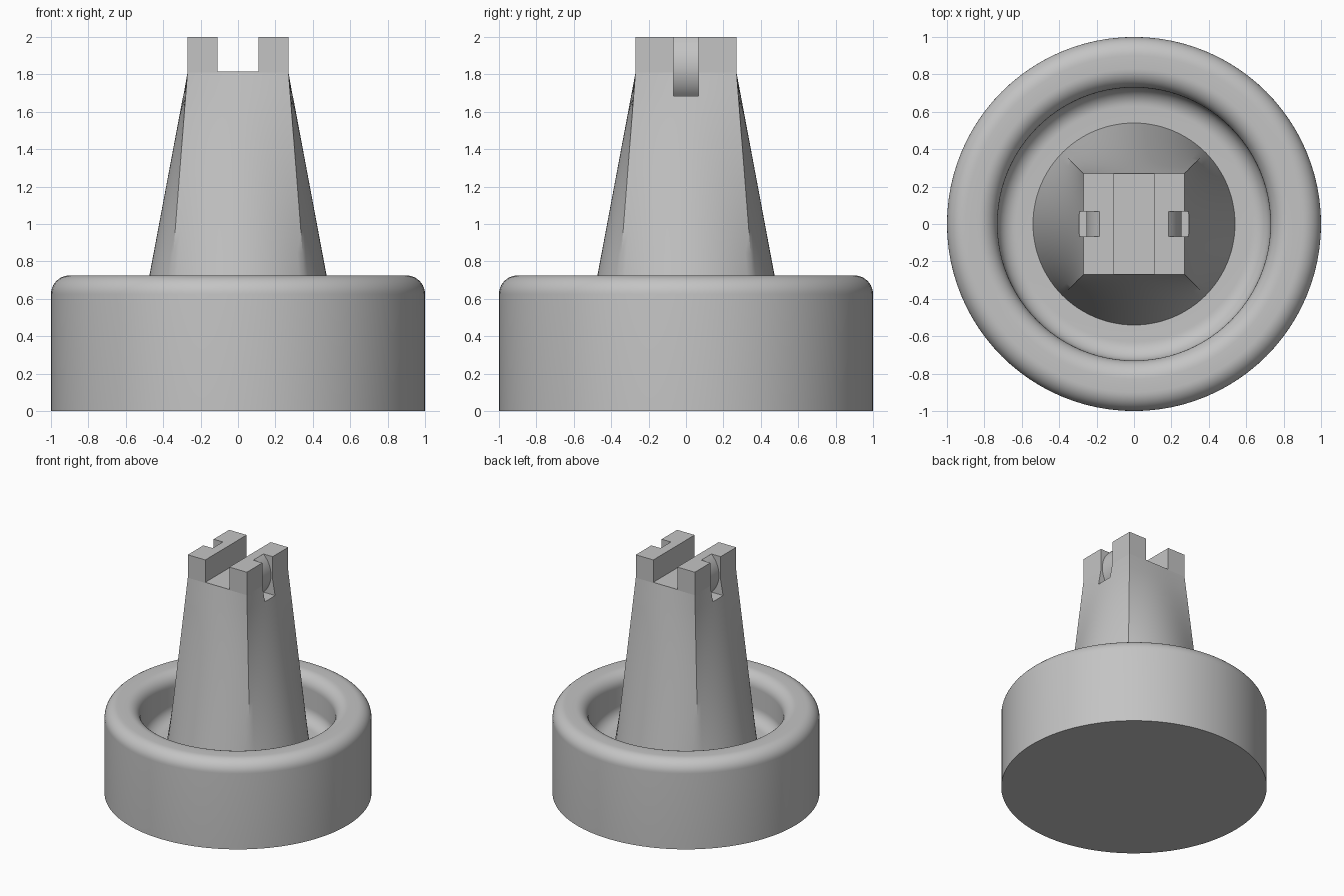
import bpy, bmesh
from math import sin, cos, pi, radians

if "Cube" in bpy.data.objects:
    bpy.data.objects.remove(bpy.data.objects["Cube"], do_unlink=True)

GREY = bpy.data.materials.new("plain_grey")
GREY.use_nodes = True
colour = (0.55, 0.55, 0.55, 1)
GREY.diffuse_color = colour
GREY.node_tree.nodes["Principled BSDF"].inputs["Base Color"].default_value = colour

SIDES = 96
FLOOR, RIM = 0.37, 0.725
NECK, TOP, HALF = 1.81, 2.0, 0.27


def loft(name, rings):
    """Skin a stack of equal-length rings and cap both ends."""
    bm = bmesh.new()
    loops = [[bm.verts.new(p) for p in ring] for ring in rings]
    for a, b in zip(loops, loops[1:]):
        for i in range(len(a)):
            j = (i + 1) % len(a)
            bm.faces.new((a[i], a[j], b[j], b[i]))
    bm.faces.new(loops[0])
    bm.faces.new(loops[-1])
    bmesh.ops.recalc_face_normals(bm, faces=bm.faces)
    mesh = bpy.data.meshes.new(name)
    bm.to_mesh(mesh)
    bm.free()
    mesh.materials.append(GREY)
    obj = bpy.data.objects.new(name, mesh)
    bpy.context.collection.objects.link(obj)
    return obj


def circle(r, z):
    return [(r * cos(2 * pi * i / SIDES), r * sin(2 * pi * i / SIDES), z)
            for i in range(SIDES)]


def square(h, z):
    return [(h * x / max(abs(x), abs(y)), h * y / max(abs(x), abs(y)), z)
            for x, y, _ in circle(1, z)]


def fillet(cx, cz, r, start, end, steps=10):
    angles = [radians(start + (end - start) * i / steps) for i in range(steps + 1)]
    return [(cx + r * cos(a), cz + r * sin(a)) for a in angles]


def finish(obj):
    """Smooth the curved surfaces and keep axis-aligned faces flat."""
    bpy.ops.object.select_all(action='DESELECT')
    bpy.context.view_layer.objects.active = obj
    obj.select_set(True)
    for mod in list(obj.modifiers):
        bpy.ops.object.modifier_apply(modifier=mod.name)
    bpy.ops.object.shade_smooth_by_angle(angle=radians(30))
    for face in obj.data.polygons:
        if max(abs(c) for c in face.normal) > 0.9999 and face.center.z > NECK - 0.01:
            face.use_smooth = False


# Round base with a rounded rim and a sunken floor
profile = [(1, 0)]
profile += fillet(0.9, RIM - 0.1, 0.1, 0, 90)
profile += fillet(0.83, RIM - 0.1, 0.1, 90, 180)
profile += fillet(0.63, FLOOR + 0.1, 0.1, 0, -90)
profile += [(0.5, FLOOR)]
base = loft("round_base", [circle(r, z) for r, z in profile])
finish(base)

# Tower that changes from a circle to a square
foot, head = circle(0.542, FLOOR - 0.01), square(HALF, NECK)
STEPS = 12
rings = []
for s in range(STEPS + 1):
    t = s / STEPS
    rings.append([tuple(p + (q - p) * t for p, q in zip(a, b))
                  for a, b in zip(foot, head)])
rings.append(square(HALF, TOP))
tower = loft("tower", rings)


def cut(name, outline, half_depth):
    """Cut an xz outline through the tower along y."""
    cutter = loft(name, [[(x, y, z) for x, z in outline]
                         for y in (-half_depth, half_depth)])
    cutter.hide_render = True
    mod = tower.modifiers.new(name, 'BOOLEAN')
    mod.operation = 'DIFFERENCE'
    mod.solver = 'EXACT'
    mod.object = cutter
    return cutter


# Slot across the top, and side slots with a bulging inner wall
cutters = [cut("top_slot_cutter",
               [(-0.11, 1.815), (0.11, 1.815), (0.11, 2.2), (-0.11, 2.2)], 0.6)]
bulge = fillet(0.042, 1.842, 0.213, -47.6, 47.6, 16)
for side, label in ((1, "left"), (-1, "right")):
    outline = bulge + [(bulge[-1][0], 2.2), (0.5, 2.2), (0.5, bulge[0][1])]
    cutters.append(cut(label + "_slot_cutter",
                       [(side * x, z) for x, z in outline], 0.067))

finish(tower)
for cutter in cutters:
    bpy.data.objects.remove(cutter, do_unlink=True)
